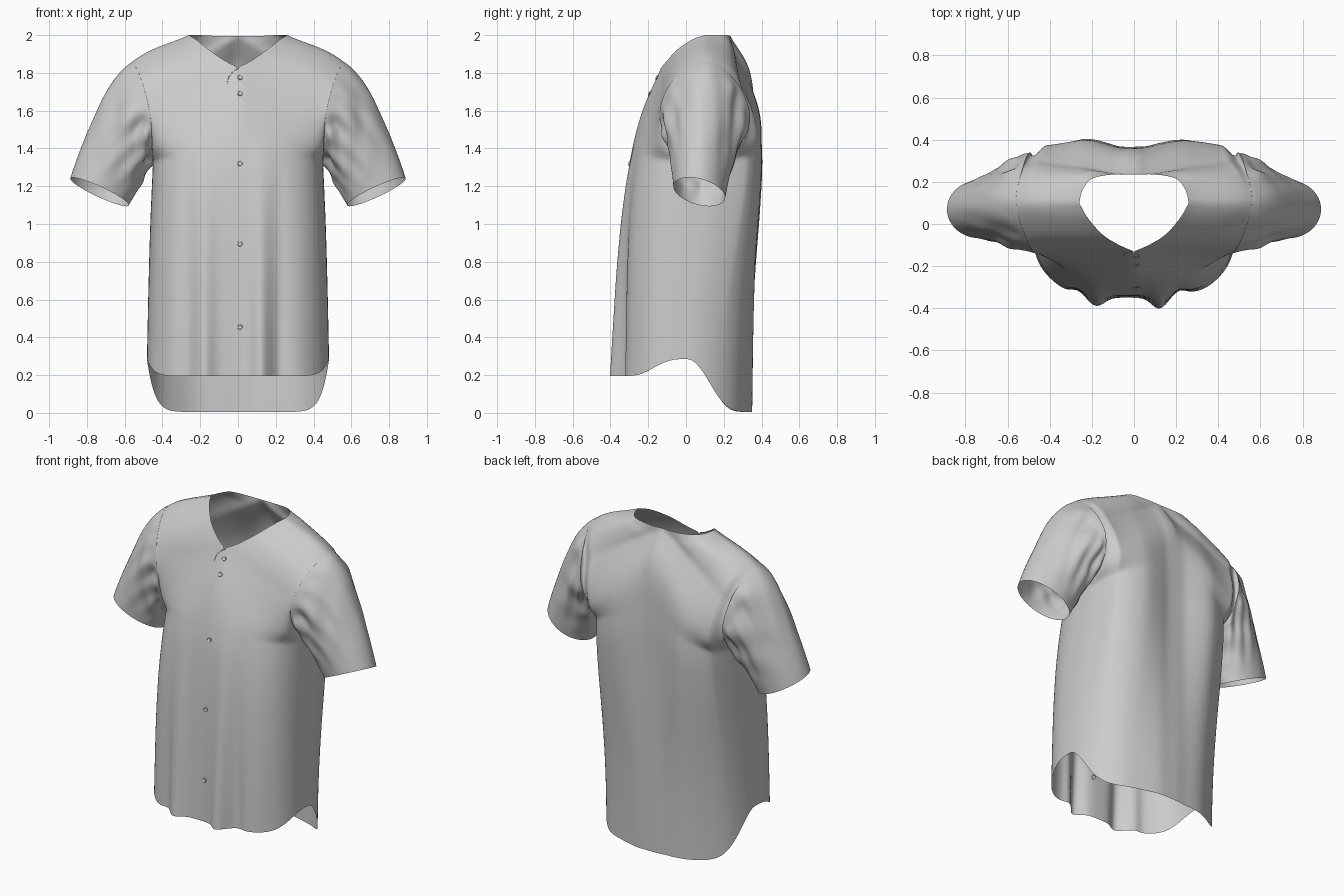
import bpy, bmesh, math
from mathutils import Vector
from mathutils.bvhtree import BVHTree

if "Cube" in bpy.data.objects:
    bpy.data.objects.remove(bpy.data.objects["Cube"])


def curve(pts, u):
    """Point on a Catmull-Rom curve through pts, u in 0..1."""
    p = [Vector(q) for q in pts]
    p = [2 * p[0] - p[1]] + p + [2 * p[-1] - p[-2]]
    f = min(max(u, 0), 1) * (len(pts) - 1)
    i = min(int(f), len(pts) - 2)
    t = f - i
    a, b, c, d = p[i:i + 4]
    return 0.5 * (2 * b + (c - a) * t + (2 * a - 5 * b + 4 * c - d) * t * t
                  + (3 * b - a - 3 * c + d) * t ** 3)


def bell(v, mid, width):
    return math.exp(-((v - mid) / width) ** 2)


def smooth(v):
    v = min(max(v, 0), 1)
    return v * v * (3 - 2 * v)


def add_grid(bm, fn, nu, nv):
    rows = [[bm.verts.new(fn(i / nu, j / nv)) for i in range(nu + 1)] for j in range(nv + 1)]
    for r0, r1 in zip(rows, rows[1:]):
        for i in range(nu):
            bm.faces.new((r0[i], r0[i + 1], r1[i + 1], r1[i]))


def finish(bm, name):
    bmesh.ops.remove_doubles(bm, verts=bm.verts, dist=0.0004)
    bmesh.ops.recalc_face_normals(bm, faces=bm.faces)
    me = bpy.data.meshes.new(name)
    bm.to_mesh(me)
    me.shade_smooth()
    ob = bpy.data.objects.new(name, me)
    bpy.context.collection.objects.link(ob)
    return ob


# Guide curves for the +x half: side seam, armhole loop, centre lines, necklines
NECK, PIT = (.26, .10, 2.0), (.45, .09, 1.33)
SIDE = [(.482, 0, .285), (.475, .01, .62), (.465, .04, .98), PIT]
ARM = [PIT, (.455, -.07, 1.41), (.465, -.14, 1.58), (.51, -.07, 1.76), (.56, .10, 1.858),
       (.53, .26, 1.76), (.495, .34, 1.57), (.47, .27, 1.41), PIT]
FRONT = dict(
    mid=[(0, -.35, .195), (0, -.345, .5), (0, -.338, .8), (0, -.322, 1.1),
         (0, -.292, 1.36), (0, -.23, 1.6), (0, -.13, 1.83)],
    neck=[(0, -.13, 1.83), (.07, -.10, 1.865), (.15, -.05, 1.92), (.22, .03, 1.975), NECK],
    split=.82, hem=14, square=2.8)
BACK = dict(
    mid=[(0, .35, .005), (0, .355, .4), (0, .36, .8), (0, .364, 1.15),
         (0, .365, 1.5), (0, .34, 1.8), (0, .235, 1.995)],
    neck=[(0, .235, 1.995), (.10, .235, 1.995), (.20, .215, 2.0), (.245, .16, 2.0), NECK],
    split=.85, hem=12, square=2.2)


def panel(side, sx):
    """Half panel: rows run from the centre line out to the side seam and armhole."""
    def fn(s, t):
        sp = side['split']
        a = curve(side['mid'], t / sp) if t <= sp else curve(side['neck'], (t - sp) / (1 - sp))
        q = (t - .6) / .8
        b = curve(SIDE, t / .6) if t <= .6 else curve(ARM, q if side is FRONT else 1 - q)
        th = s * math.pi / 2
        k = smooth(t / .6)
        n = side['square'] * (1 - k) + 2.85 * k
        f = math.sin(th) ** (2 / n)
        g = max(math.cos(th), 0) ** (2 / n)
        h = f ** side['hem'] * (1 - k) + f * k
        x = sx * (a.x + (b.x - a.x) * f)
        z = a.z + (b.z - a.z) * h
        y = b.y + (a.y - b.y) * g
        # rounded shoulder
        z += .1 * f * f * (1 - f) * smooth((t - .7) / .3)
        if side is FRONT:
            w = min(max((1.45 - z) / 1.25, 0), 1)
            y -= w * g * (.055 * bell(x, .12, .05) + .048 * bell(x, -.18, .055)
                          + .008 * bell(x, .34, .06) + .008 * bell(x, -.33, .06)
                          - .022 * bell(x, .22, .04) - .015 * bell(x, -.27, .04))
        else:
            edge = smooth((1 - f) / .13) * smooth((1 - t) / .18) * smooth(f / .25)
            y += .055 * smooth((abs(x) - .02) / .25) * edge * bell(z, 1.35, .7)
            y += .004 * edge * math.sin(x * 22) * (1 - t)
        return Vector((x, y, z))
    return fn


# Shirt body
bm = bmesh.new()
for side in (FRONT, BACK):
    for sx in (1, -1):
        add_grid(bm, panel(side, sx), 56, 80)
body = finish(bm, "shirt_body")


def sleeve(sx):
    """Tube from the armhole (t = 0) to the cuff (t = 1), u = 0 at the underarm."""
    def fn(u, t):
        p = 2 * math.pi * u
        c, s = math.cos(p), math.sin(p)
        cuff = Vector((.733 - .155 * c, .07 - .137 * s, 1.17 - .07 * c + .03 * s))
        top = .5 - .5 * c
        v = curve(ARM, u).lerp(cuff, t)
        v += 4 * t * (1 - t) * Vector((.03 * top, .012 * s, .018 * top))
        v += 6.75 * t * (1 - t) ** 4 * Vector((.035 * top, 0, .02 * top))
        # lengthwise gathers, strongest below the armhole seam
        fade = smooth(t / .12) * (1 - t) ** 1.3 * (1 - .8 * top ** 4)
        r = (.014 * math.sin(7 * p + 3 * t) + .009 * math.sin(12 * p - 7 * t)
             + .007 * math.sin(5 * p + 16 * t)) * fade
        v += r * Vector((-.7 * c, -s, -.4 * c))
        return Vector((sx * v.x, v.y, v.z))
    return fn


# Sleeves
for name, sx in (("sleeve_left", 1), ("sleeve_right", -1)):
    bm = bmesh.new()
    add_grid(bm, sleeve(sx), 112, 44)
    finish(bm, name)

# Surface lookup on the front of the shirt
me = body.data
tree = BVHTree.FromPolygons([v.co for v in me.vertices], [list(p.vertices) for p in me.polygons])


def on_front(x, z):
    hit, n, _, _ = tree.ray_cast(Vector((x, -1, z)), Vector((0, 1, 0)))
    return hit, (n if n.y < 0 else -n)


# Buttons down the front, each a disc with a raised rim
RIM = [(.0135, -.003), (.0135, .003), (.011, .005), (.009, .003), (0, .003)]


def button(u, t):
    r, z = RIM[round(t * 4)]
    return Vector((r * math.cos(u * 2 * math.pi), r * math.sin(u * 2 * math.pi), z))


for i, z in enumerate((1.775, 1.69, 1.32, .895, .455)):
    hit, n = on_front(.01, z)
    bm = bmesh.new()
    add_grid(bm, button, 20, 4)
    ob = finish(bm, f"button_{i + 1}")
    ob.location = hit
    ob.rotation_euler = n.to_track_quat('Z', 'Y').to_euler()

# Overlapping placket edge below the neck
cu = bpy.data.curves.new("placket_edge", 'CURVE')
cu.dimensions = '3D'
cu.bevel_depth = .0015
path = [curve([(-.004, 0, 1.822), (-.03, 0, 1.802), (-.05, 0, 1.775), (-.058, 0, 1.74)], i / 12)
        for i in range(13)]
sp = cu.splines.new('POLY')
sp.points.add(len(path) - 1)
for pt, q in zip(sp.points, path):
    pt.co = (*on_front(q.x, q.z)[0], 1)
bpy.context.collection.objects.link(bpy.data.objects.new("placket_edge", cu))
